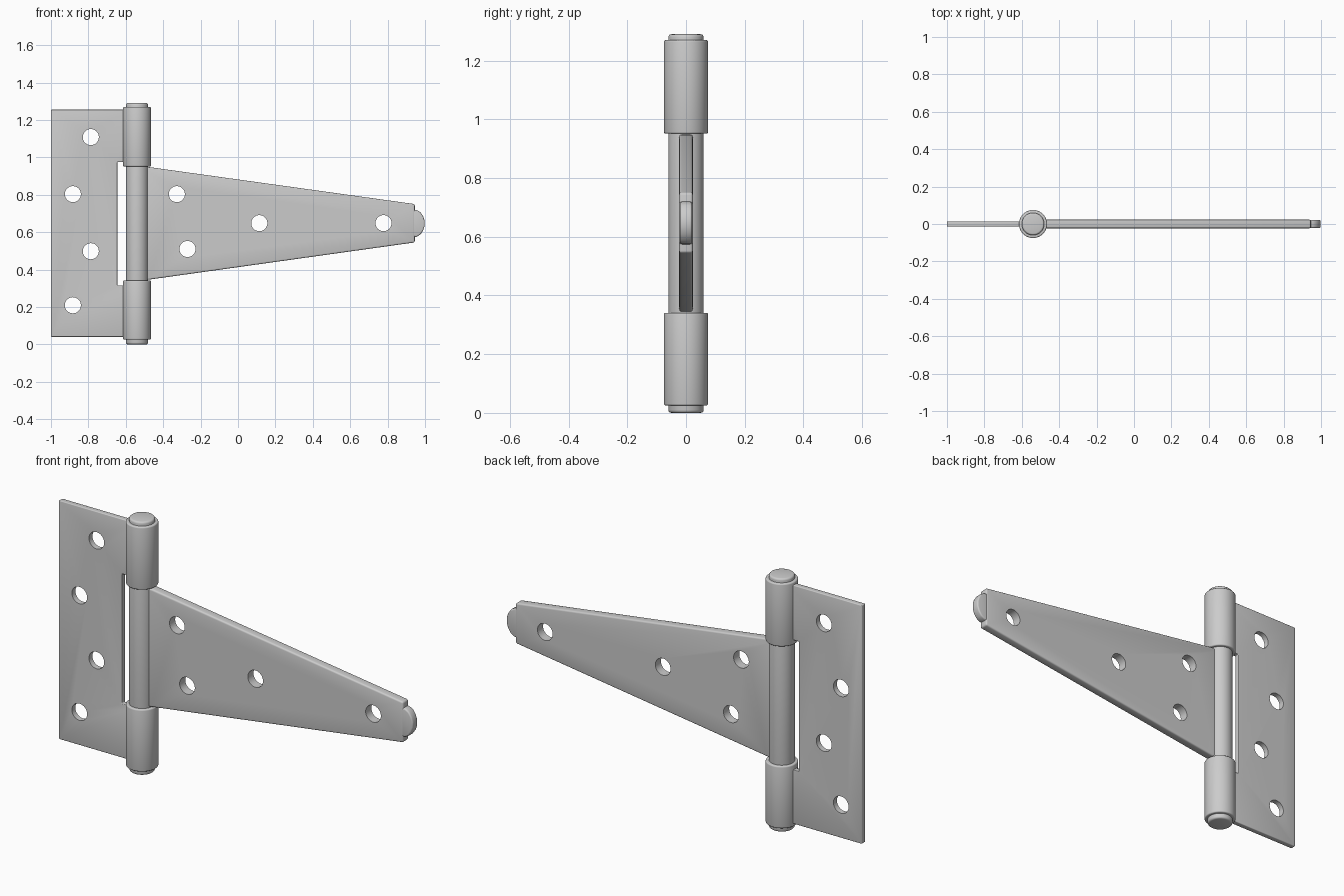
import bpy, bmesh
from math import cos, sin, pi, radians

if "Cube" in bpy.data.objects:
    bpy.data.objects.remove(bpy.data.objects["Cube"])

PIN_X = -0.54
MID_Z = 0.647
HOLE_R = 0.043


def finish(obj):
    bpy.ops.object.select_all(action='DESELECT')
    obj.select_set(True)
    bpy.context.view_layer.objects.active = obj
    for mod in list(obj.modifiers):
        bpy.ops.object.modifier_apply(modifier=mod.name)
    bpy.ops.object.shade_smooth_by_angle(angle=radians(35))


def prism(name, outline, half):
    """Extrude an x-z outline to y = -half..half."""
    bm = bmesh.new()
    face = bm.faces.new([bm.verts.new((x, -half, z)) for x, z in outline])
    ext = bmesh.ops.extrude_face_region(bm, geom=[face])['geom']
    bmesh.ops.translate(bm, vec=(0, 2 * half, 0),
                        verts=[v for v in ext if isinstance(v, bmesh.types.BMVert)])
    bmesh.ops.recalc_face_normals(bm, faces=bm.faces)
    mesh = bpy.data.meshes.new(name)
    bm.to_mesh(mesh)
    bm.free()
    obj = bpy.data.objects.new(name, mesh)
    bpy.context.collection.objects.link(obj)
    return obj


def circle(x, z, n=32):
    return [(x + HOLE_R * cos(2 * pi * i / n), z + HOLE_R * sin(2 * pi * i / n)) for i in range(n)]


def leaf(name, outline, half, bevel, holes=()):
    """Flat plate with softened edges and round screw holes."""
    obj = prism(name, outline, half)
    mod = obj.modifiers.new("soft_edges", 'BEVEL')
    mod.width, mod.segments = bevel, 3
    cutters = []
    for x, z in holes:
        cutter = prism("hole_cutter", circle(x, z), 0.2)
        cutter.hide_render = True
        cutters.append(cutter)
        cut = obj.modifiers.new("screw_hole", 'BOOLEAN')
        cut.operation, cut.solver, cut.object = 'DIFFERENCE', 'EXACT', cutter
    finish(obj)
    for cutter in cutters:
        bpy.data.objects.remove(cutter)
    return obj


def barrel(name, radius, z0, z1, bevel):
    """Upright cylinder on the pin axis with rounded rims."""
    bpy.ops.mesh.primitive_cylinder_add(vertices=48, radius=radius, depth=z1 - z0,
                                        location=(PIN_X, 0, (z0 + z1) / 2))
    obj = bpy.context.object
    obj.name = name
    mod = obj.modifiers.new("rounded_rim", 'BEVEL')
    mod.width, mod.segments, mod.limit_method = bevel, 3, 'ANGLE'
    finish(obj)


# Fixed plate with a notch around the moving strap
leaf("fixed_plate",
     [(-1, 0.04), (-0.56, 0.04), (-0.56, 0.315), (-0.645, 0.315),
      (-0.645, 0.975), (-0.56, 0.975), (-0.56, 1.255), (-1, 1.255)],
     0.014, 0.004,
     [(-0.787, 1.108), (-0.883, 0.803), (-0.787, 0.498), (-0.883, 0.209)])

# Tapered strap
leaf("strap",
     [(-0.52, 0.341), (-0.47, 0.347), (0.945, 0.545), (0.945, 0.75), (-0.47, 0.947), (-0.52, 0.95)],
     0.023, 0.008,
     [(-0.327, 0.803), (-0.27, 0.51), (0.114, 0.648), (0.778, 0.648)])

# Rounded nose on the end of the strap
upper = [(0.90, 0.075), (0.955, 0.072), (0.975, 0.06), (0.99, 0.038), (0.998, 0.014)]
leaf("strap_nose",
     [(x, MID_Z - h) for x, h in upper] + [(x, MID_Z + h) for x, h in reversed(upper)],
     0.021, 0.007)

# Pin and the two knuckles around it
barrel("hinge_pin", 0.06, 0.0, 1.29, 0.01)
barrel("lower_knuckle", 0.075, 0.025, 0.341, 0.006)
barrel("upper_knuckle", 0.075, 0.951, 1.27, 0.006)
